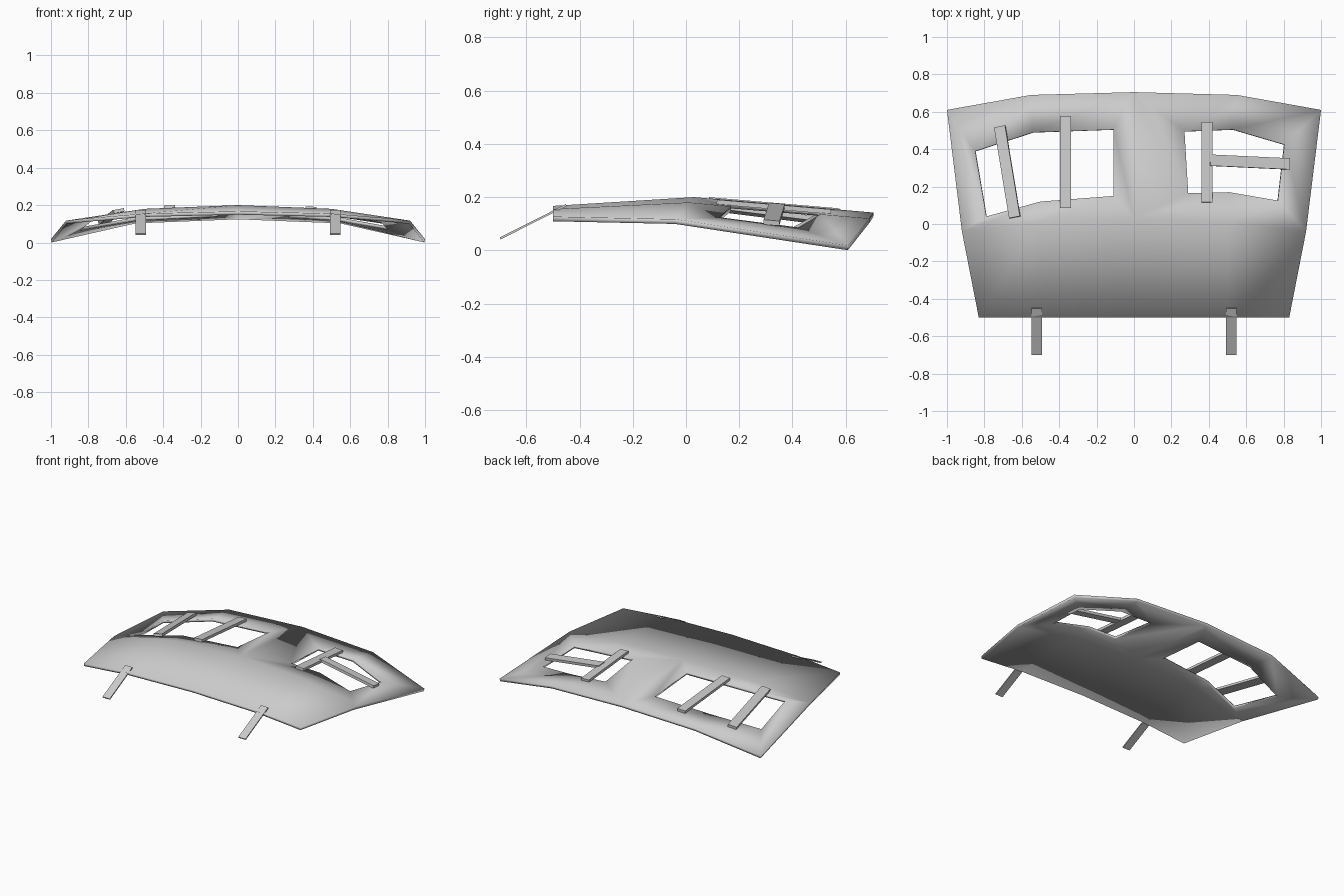
import bpy
import bmesh
from mathutils import Vector, Matrix

cube = bpy.data.objects.get("Cube")
if cube:
    bpy.data.objects.remove(cube, do_unlink=True)

grey = bpy.data.materials.new("plain grey")
grey.use_nodes = True
grey.diffuse_color = (0.6, 0.6, 0.6, 1)
grey.node_tree.nodes["Principled BSDF"].inputs["Base Color"].default_value = (0.6, 0.6, 0.6, 1)

# Top surface of the bowed panel: half rows from the centre outwards
FRONT = [(0, -0.5, 0.167), (0.5, -0.5, 0.155), (0.83, -0.5, 0.127)]
MIDDLE = [(0, 0.03, 0.2), (0.5, 0.01, 0.18), (0.92, -0.04, 0.117)]
BACK = [(0, 0.705, 0.142), (0.55, 0.69, 0.12), (1, 0.61, 0.018)]


def row_at(row, x):
    a, b = (row[0], row[1]) if x < row[1][0] else (row[1], row[2])
    return Vector(a).lerp(Vector(b), (x - a[0]) / (b[0] - a[0]))


def on_panel(x, y):
    """Point of the panel's top surface above (x, y)."""
    m = row_at(MIDDLE, abs(x))
    first, last = (m, row_at(BACK, abs(x))) if y > m.y else (row_at(FRONT, abs(x)), m)
    t = (y - first.y) / (last.y - first.y)
    return Vector((x, y, first.z + t * (last.z - first.z)))


def make_object(name, bm):
    mesh = bpy.data.meshes.new(name)
    bm.to_mesh(mesh)
    bm.free()
    obj = bpy.data.objects.new(name, mesh)
    bpy.context.collection.objects.link(obj)
    mesh.materials.append(grey)
    return obj


# Window openings: near edge then far edge, each from outside to inside
WINDOWS = {
    -1: [(-0.79, 0.04), (-0.5, 0.12), (-0.11, 0.15), (-0.85, 0.39), (-0.54, 0.49), (-0.11, 0.505)],
    1: [(0.77, 0.125), (0.51, 0.17), (0.29, 0.165), (0.805, 0.425), (0.53, 0.505), (0.27, 0.495)],
}

# Panel: faces laid around each window, then thickened
bm = bmesh.new()
for side, window in WINDOWS.items():
    f, m, b = [[bm.verts.new((side * x, y, z)) for x, y, z in row]
               for row in (FRONT, MIDDLE, BACK)]
    near_out, near_mid, near_in, far_out, far_mid, far_in = [
        bm.verts.new(on_panel(x, y)) for x, y in window]
    for face in [
        (f[0], f[1], m[1], m[0]), (f[1], f[2], m[2], m[1]),
        (m[0], m[1], near_mid, near_in), (m[1], m[2], near_out, near_mid),
        (m[2], b[2], far_out, near_out), (b[2], b[1], far_mid, far_out),
        (b[1], b[0], far_in, far_mid), (b[0], m[0], near_in, far_in),
    ]:
        bm.faces.new(face if side > 0 else face[::-1])
bmesh.ops.remove_doubles(bm, verts=bm.verts, dist=0.0001)
panel = make_object("bowed_panel", bm)
solid = panel.modifiers.new("thickness", 'SOLIDIFY')
solid.thickness = 0.018
solid.offset = -1
bpy.context.view_layer.objects.active = panel
panel.select_set(True)
bpy.ops.object.shade_smooth_by_angle()


def plank(name, start, end, width, thick, up):
    """Box running from start to end, its flat side facing up."""
    along = (end - start).normalized()
    across = up.cross(along).normalized()
    up = along.cross(across)
    turn = Matrix((along, across, up)).transposed().to_4x4()
    size = Matrix.Diagonal(((end - start).length, width, thick, 1))
    bm = bmesh.new()
    bmesh.ops.create_cube(bm, size=1, matrix=Matrix.Translation((start + end) / 2) @ turn @ size)
    return make_object(name, bm)


# Boards nailed over the windows, tilted with the panel
for name, a, b, lift in [
    ("right_outer_board", (-0.635, 0.035), (-0.715, 0.52), 0.014),
    ("right_inner_board", (-0.366, 0.085), (-0.366, 0.575), 0.01),
    ("left_upright_board", (0.39, 0.115), (0.39, 0.545), 0.007),
    ("left_cross_board", (0.405, 0.34), (0.83, 0.32), 0.012),
]:
    start, end = on_panel(*a), on_panel(*b)
    mid = (start + end) / 2
    dx = on_panel(mid.x + 0.03, mid.y) - on_panel(mid.x - 0.03, mid.y)
    dy = on_panel(mid.x, mid.y + 0.03) - on_panel(mid.x, mid.y - 0.03)
    normal = dx.cross(dy).normalized()
    plank(name, start + normal * lift, end + normal * lift, 0.06, 0.018, normal)

# Sloping tabs under the front edge
for side, name in ((-1, "right_front_tab"), (1, "left_front_tab")):
    x = side * 0.52
    plank(name, Vector((x, -0.698, 0.045)), Vector((x, -0.45, 0.17)), 0.055, 0.008, Vector((0, 0, 1)))
